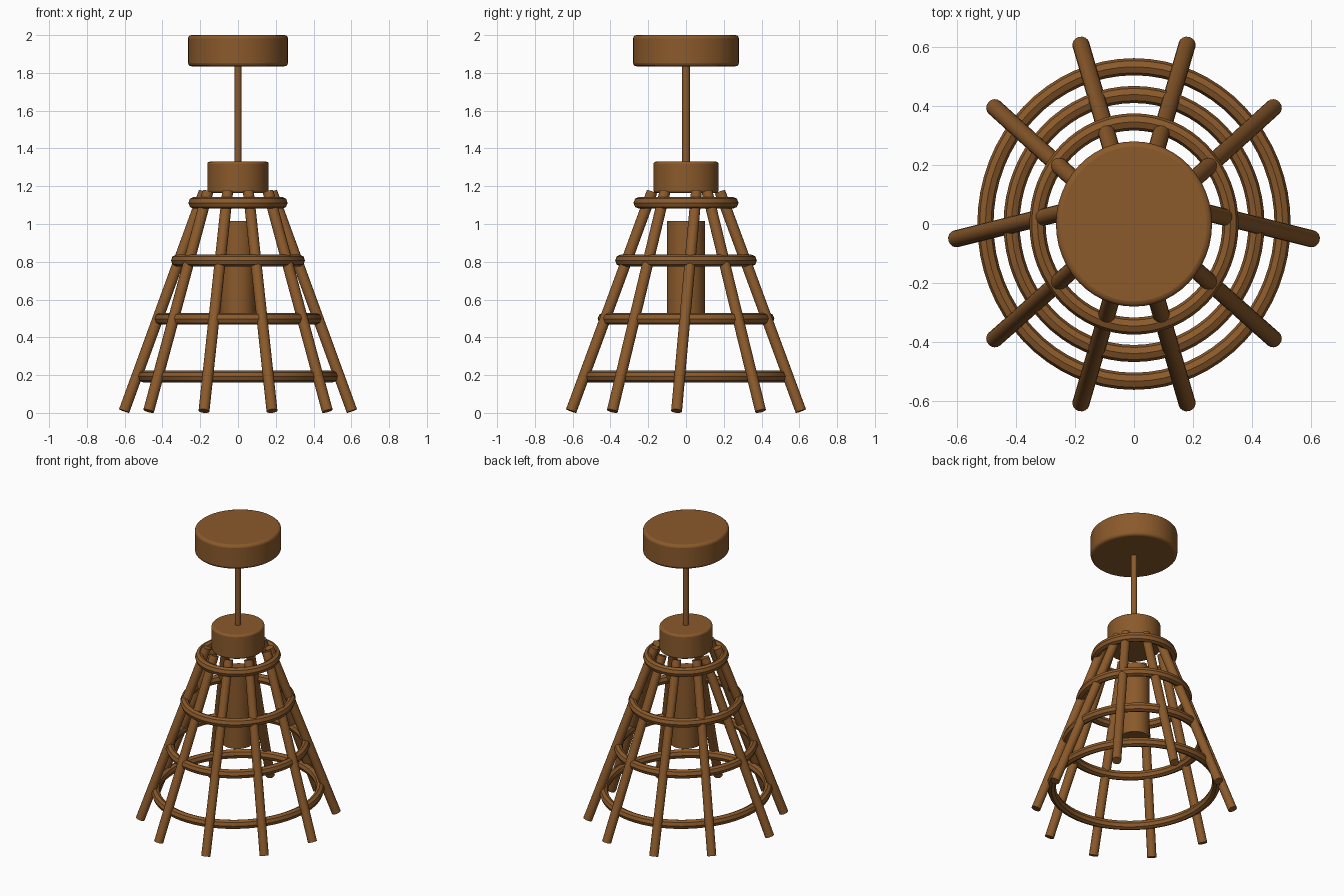
import bpy, math
from mathutils import Vector

cube = bpy.data.objects.get("Cube")
if cube:
    bpy.data.objects.remove(cube, do_unlink=True)

SQUASH = 0.945  # the lamp is slightly narrower in x than in y

wood = bpy.data.materials.new("brown_wood")
wood.use_nodes = True
COLOR = (0.258, 0.102, 0.024, 1)
wood.diffuse_color = COLOR
wood.node_tree.nodes["Principled BSDF"].inputs["Base Color"].default_value = COLOR


def finish(name, bevel=0.0):
    ob = bpy.context.object
    ob.name = name
    ob.data.materials.append(wood)
    bpy.ops.object.transform_apply(location=False, rotation=True, scale=True)
    if bevel:
        mod = ob.modifiers.new("soft_edge", "BEVEL")
        mod.width, mod.segments = bevel, 3
        mod.limit_method, mod.angle_limit = "ANGLE", math.radians(50)
    bpy.ops.object.shade_smooth_by_angle(angle=math.radians(30))
    return ob


def drum(name, radius, low, high, bevel=0.0):
    bpy.ops.mesh.primitive_cylinder_add(
        vertices=48, radius=radius, depth=high - low, location=(0, 0, (low + high) / 2))
    bpy.context.object.scale = (SQUASH, 1, 1)
    return finish(name, bevel)


def rod(name, start, end, radius):
    a, b = Vector(start), Vector(end)
    bpy.ops.mesh.primitive_cylinder_add(
        vertices=16, radius=radius, depth=(b - a).length, location=(a + b) / 2)
    bpy.context.object.rotation_euler = (b - a).to_track_quat("Z", "Y").to_euler()
    return finish(name)


# Ceiling mount, stem, socket and bulb tube
drum("ceiling_canopy", 0.28, 1.835, 2.0, 0.018)
drum("hanging_stem", 0.02, 1.32, 1.845)
drum("socket_cap", 0.172, 1.165, 1.33, 0.012)
drum("bulb_tube", 0.1, 0.515, 1.015)

# Hoops of the shade
for i, (z, radius) in enumerate([(0.193, 0.533), (0.498, 0.439), (0.807, 0.346), (1.112, 0.249)]):
    bpy.ops.mesh.primitive_torus_add(
        major_segments=64, minor_segments=8, major_radius=radius,
        minor_radius=0.029, location=(0, 0, z))
    bpy.context.object.scale = (SQUASH, 1, 1.07)
    finish(f"shade_hoop_{i + 1}")

# Slanted slats: bottom and top positions, mirrored left and right
SLATS = [((0.18, 0.608), (0.055, 0.18)),
         ((0.473, 0.395), (0.16, 0.112)),
         ((0.603, -0.05), (0.18, 0.055)),
         ((0.473, -0.39), (0.16, -0.112)),
         ((0.18, -0.608), (0.055, -0.18))]
for i, (low, high) in enumerate(SLATS):
    for side, s in (("left", 1), ("right", -1)):
        rod(f"shade_slat_{side}_{i + 1}", (s * low[0], low[1], 0.01),
            (s * high[0], high[1], 1.17), 0.029)
